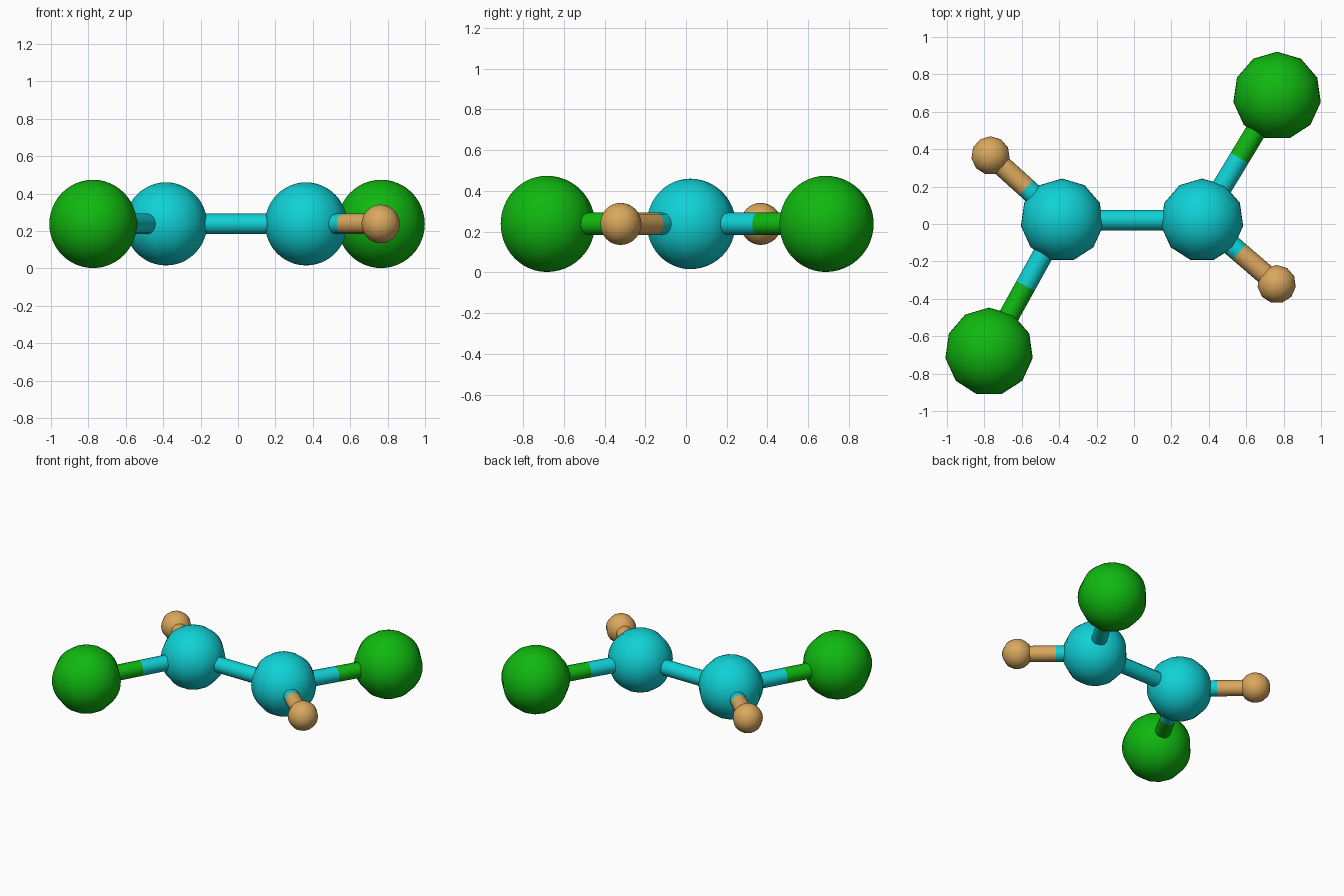
import bpy
from mathutils import Vector

if "Cube" in bpy.data.objects:
    bpy.data.objects.remove(bpy.data.objects["Cube"])

Z = 0.238  # all atoms lie in one horizontal plane


def material(name, rgb):
    m = bpy.data.materials.new(name)
    m.diffuse_color = (*rgb, 1)
    m.use_nodes = True
    m.node_tree.nodes["Principled BSDF"].inputs["Base Color"].default_value = m.diffuse_color
    return m


CYAN = material("cyan", (0.005, 0.64, 0.67))
GREEN = material("green", (0.005, 0.48, 0.005))
TAN = material("tan", (0.70, 0.39, 0.11))


def finish(name, mat):
    ob = bpy.context.object
    ob.name = name
    ob.data.materials.append(mat)
    bpy.ops.object.shade_smooth()
    return ob


def atom(name, pos, r, mat):
    # eleven columns around z, fine rings from pole to pole
    bpy.ops.mesh.primitive_uv_sphere_add(segments=11, ring_count=24, radius=r, location=pos)
    finish(name, mat)


def rod(name, a, b, mat):
    d = b - a
    bpy.ops.mesh.primitive_cylinder_add(vertices=12, radius=0.055, depth=d.length,
                                        end_fill_type='NOTHING', location=(a + b) / 2)
    finish(name, mat).rotation_euler = d.to_track_quat('Z', 'Y').to_euler()


# atom centres: one carbon, chlorine and hydrogen per side
sides = {
    "left": [(-0.385, 0.021), (-0.775, -0.683), (-0.767, 0.366)],
    "right": [(0.364, 0.021), (0.765, 0.685), (0.763, -0.322)],
}

centres = []
for side, points in sides.items():
    c, big, small = [Vector((x, y, Z)) for x, y in points]
    centres.append(c)
    atom(side + "_centre_ball", c, 0.222, CYAN)
    atom(side + "_large_ball", big, 0.236, GREEN)
    atom(side + "_small_ball", small, 0.103, TAN)
    # rods change colour halfway
    for label, end, mat in (("large", big, GREEN), ("small", small, TAN)):
        mid = (c + end) / 2
        rod(f"{side}_{label}_rod_inner", c, mid, CYAN)
        rod(f"{side}_{label}_rod_outer", mid, end, mat)

# rod joining the two centre balls
rod("middle_rod", centres[0], centres[1], CYAN)
